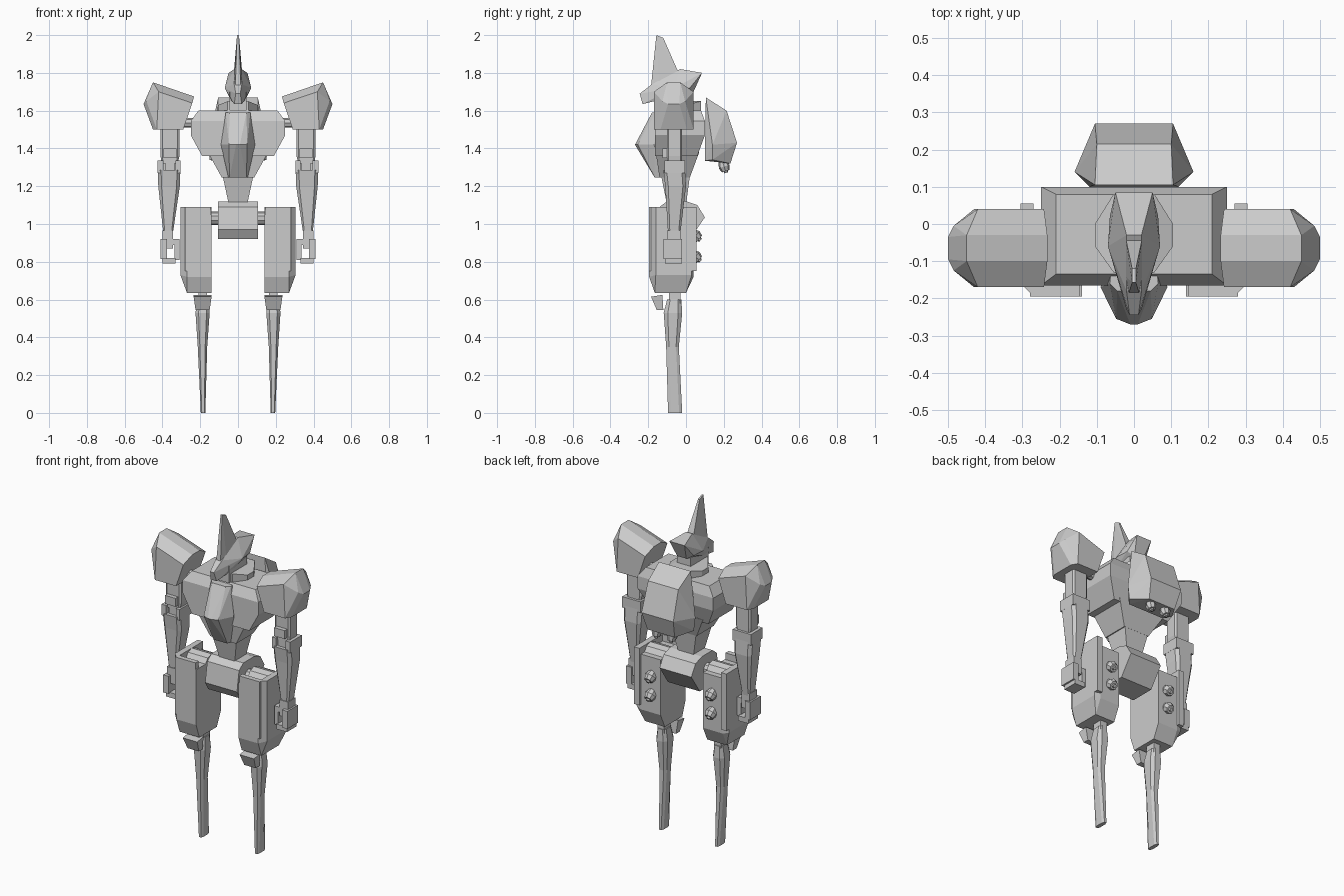
import bpy, bmesh, math
from mathutils import Matrix, Vector

default_cube = bpy.data.objects.get("Cube")
if default_cube:
    bpy.data.objects.remove(default_cube, do_unlink=True)

grey = bpy.data.materials.new("armour_grey")
grey.use_nodes = True
grey.diffuse_color = (.6, .6, .6, 1)
grey.node_tree.nodes["Principled BSDF"].inputs["Base Color"].default_value = grey.diffuse_color


def finish(name, mesh_builder):
    """Turn a bmesh into a flat shaded grey object."""
    bmesh.ops.recalc_face_normals(mesh_builder, faces=mesh_builder.faces)
    mesh = bpy.data.meshes.new(name)
    mesh_builder.to_mesh(mesh)
    mesh_builder.free()
    mesh.materials.append(grey)
    part = bpy.data.objects.new(name, mesh)
    bpy.context.collection.objects.link(part)
    return part


def hull(name, points):
    """Faceted solid wrapped around a few corner points."""
    builder = bmesh.new()
    for point in points:
        builder.verts.new(point)
    result = bmesh.ops.convex_hull(builder, input=builder.verts)
    loose = [v for v in set(result["geom_interior"]) if isinstance(v, bmesh.types.BMVert)]
    bmesh.ops.delete(builder, geom=loose, context="VERTS")
    bmesh.ops.dissolve_limit(builder, angle_limit=math.radians(2),
                             verts=builder.verts, edges=builder.edges)
    return finish(name, builder)


def centred(name, points):
    """Hull that is symmetric about the middle plane."""
    return hull(name, [(side * x, y, z) for x, y, z in points for side in (-1, 1)])


def pair(name, points):
    """The same hull on the left (+x) and the right (-x)."""
    for label, side in (("left", 1), ("right", -1)):
        hull(label + "_" + name, [(side * x, y, z) for x, y, z in points])


def slab(xs, profile):
    """Corner points of a side profile (y, z) swept between two x positions."""
    return [(x, y, z) for x in xs for y, z in profile]


def block(xs, ys, zs):
    return [(x, y, z) for x in xs for y in ys for z in zs]


def limb(name, sections, chamfer):
    """Chamfered tapering limb pair; each section is z, x range, y range."""
    for label, side in (("left", 1), ("right", -1)):
        builder = bmesh.new()
        rings = []
        for z, (x0, x1), (y0, y1) in sections:
            c, d = chamfer * (x1 - x0), chamfer * (y1 - y0)
            outline = [(x0 + c, y0), (x1 - c, y0), (x1, y0 + d), (x1, y1 - d),
                       (x1 - c, y1), (x0 + c, y1), (x0, y1 - d), (x0, y0 + d)]
            rings.append([builder.verts.new((side * x, y, z)) for x, y in outline])
        for lower, upper in zip(rings, rings[1:]):
            for i in range(len(lower)):
                j = (i + 1) % len(lower)
                builder.faces.new((lower[i], lower[j], upper[j], upper[i]))
        builder.faces.new(rings[0])
        builder.faces.new(rings[-1])
        finish(label + "_" + name, builder)


def cone_pair(name, start, end, start_radius, end_radius, sides):
    """Cylinder or cone between two points, on both sides."""
    for label, side in (("left", 1), ("right", -1)):
        a, b = (Vector((side * p[0], p[1], p[2])) for p in (start, end))
        turn = (b - a).to_track_quat("Z", "Y").to_matrix().to_4x4()
        builder = bmesh.new()
        bmesh.ops.create_cone(builder, cap_ends=True, segments=sides, radius1=start_radius,
                              radius2=end_radius, depth=(b - a).length,
                              matrix=Matrix.Translation((a + b) / 2) @ turn)
        finish(label + "_" + name, builder)


def thruster(name, start, end, radius):
    """Faceted nozzle with a waist, a flare and a recessed mouth."""
    a, b = Vector(start), Vector(end)
    middle = a.lerp(b, .6)
    cone_pair(name + "_bell", a, middle, radius * .6, radius, 8)
    cone_pair(name + "_rim", middle, b, radius, radius * .7, 8)
    cone_pair(name + "_core", b, b + (b - a) * .15, radius * .4, radius * .3, 6)


# Head: helmet sweeping from a low snout to a raised tail, with a tall blade
centred("helmet", [(.012, -.245, 1.69), (.02, -.23, 1.635), (.07, -.06, 1.72), (.065, .02, 1.72),
                   (.05, .085, 1.8), (.03, .04, 1.7), (.02, -.03, 1.82), (.02, -.18, 1.74),
                   (.04, -.13, 1.66)])
centred("crest_blade", [(.005, -.157, 2), (.005, -.12, 1.985), (.014, -.185, 1.73),
                        (.024, -.14, 1.72), (.024, -.03, 1.78)])
centred("face", block((.045,), (-.15, .02), (1.6, 1.7)))
centred("neck_collar", block((.105,), (-.06, 0), (1.59, 1.63))
        + block((.055,), (-.13, .08), (1.59, 1.65)))

# Chest
centred("chest", block((.21,), (-.135, .08), (1.6,)) + block((.25,), (-.165, .1), (1.545,))
        + block((.25,), (-.165, .1), (1.47,)) + block((.19,), (-.165, .06), (1.36,)))
centred("abdomen", block((.16,), (-.16, .07), (1.38,)) + block((.085,), (-.14, .02), (1.245,)))
centred("cockpit", [(.065, -.16, 1.59), (.045, -.18, 1.59), (.09, -.17, 1.42), (.048, -.255, 1.42),
                    (.01, -.27, 1.42), (.045, -.165, 1.245), (.06, -.1, 1.245), (.06, -.1, 1.59)])

# Backpack with two nozzles
centred("backpack", [(.105, .105, 1.67), (.1, .215, 1.6), (.105, .27, 1.43), (.09, .235, 1.32),
                     (.16, .14, 1.42), (.15, .14, 1.34), (.12, .1, 1.335)])
thruster("backpack_nozzle", (.05, .19, 1.34), (.05, .21, 1.28), .03)

# Waist and pelvis
centred("waist", block((.08,), (-.13, .02), (1.25,)) + block((.048,), (-.1, 0), (1.1,)))
centred("pelvis", slab((.105,), [(-.1, 1.12), (-.14, 1.09), (-.16, .97), (-.13, .92),
                                 (.02, .92), (.1, 1.035), (.06, 1.1), (0, 1.12)]))

# Shoulder pads: broad boxes with a chamfered ridge and a blunt outer end
pad_outline = [(.45, 1.75, .035), (.233, 1.675, .035), (.42, 1.7, .105), (.242, 1.64, .105),
               (.29, 1.5, .105), (.43, 1.5, .105), (.45, 1.5, .07), (.485, 1.65, .06),
               (.5, 1.635, .03)]
pair("shoulder_pad", [(x, -.065 + side * half, z) for x, z, half in pad_outline for side in (-1, 1)])
cone_pair("shoulder_axle", (.2, -.06, 1.535), (.32, -.06, 1.535), .025, .025, 8)

# Arms
limb("upper_arm", [(1.32, (.32, .405), (-.1, -.02)), (1.36, (.31, .41), (-.1, -.02)),
                   (1.54, (.31, .41), (-.1, -.02))], .1)
pair("elbow_block", block((.325, .395), (-.125, -.03), (1.35, 1.4)))
pair("elbow_hinge", block((.335, .385), (-.1, -.02), (1.27, 1.37)))
limb("forearm", [(.95, (.345, .395), (-.095, -.03)), (1.2, (.308, .422), (-.11, 0)),
                 (1.285, (.305, .425), (-.12, -.005))], .15)
for cheek, reach in (("inner", (.305, .33)), ("outer", (.395, .425))):
    pair(cheek + "_forearm_cheek", block(reach, (-.115, -.01), (1.27, 1.335)))
pair("forearm_back", block((.305, .425), (-.04, -.005), (1.27, 1.335)))

# Hands: palm and fingers curled around an open grip
pair("palm", block((.345, .4), (-.1, -.03), (.87, .965)))
pair("hand_guard", block((.375, .41), (-.12, -.02), (.815, .92)))
pair("fingers", block((.33, .4), (-.11, -.02), (.79, .82)))
pair("thumb", block((.31, .335), (-.1, -.04), (.81, .92)))
pair("thumb_base", block((.31, .36), (-.1, -.04), (.89, .92)))

# Thighs: heavy casing, raised outer plate, hip axle and rear thrusters
pair("thigh_casing", slab((.14, .27), [(-.195, 1.05), (-.195, .72), (-.165, .635), (0, .635),
                                       (.04, .72), (.04, 1.05)])
     + slab((.305,), [(-.16, 1.05), (-.16, .73), (.03, .73), (.03, 1.05)]))
pair("thigh_plate", slab((.275, .305), [(-.16, 1.09), (-.16, .75), (.055, .75), (.055, 1.09)])
     + block((.27,), (-.195, .055), (.75, 1.09)))
pair("thigh_front_plate", block((.145, .28), (-.195, -.165), (.75, 1.09)))
cone_pair("hip_axle", (.08, -.05, 1.03), (.15, -.05, 1.03), .036, .036, 10)
cone_pair("hip_drum", (.14, -.05, 1.03), (.28, -.05, 1.03), .06, .06, 10)
for label, height in (("upper", .96), ("lower", .85)):
    thruster(label + "_thigh_nozzle", (.2, .02, height), (.2, .07, height - .04), .034)

# Lower legs: slim knee joint, flared guard and a long spike
pair("knee_joint", block((.165, .21), (-.09, -.03), (.55, .66)))
pair("knee_guard", [(.14, -.185, .615), (.235, -.185, .615), (.14, -.125, .625), (.235, -.125, .625),
                    (.15, -.155, .545), (.225, -.155, .545), (.15, -.12, .545), (.225, -.12, .545)])
limb("shin", [(0, (.173, .197), (-.095, -.02)), (.35, (.163, .213), (-.105, -.038)),
              (.53, (.15, .225), (-.118, -.02)), (.6, (.16, .215), (-.1, -.025))], .22)
